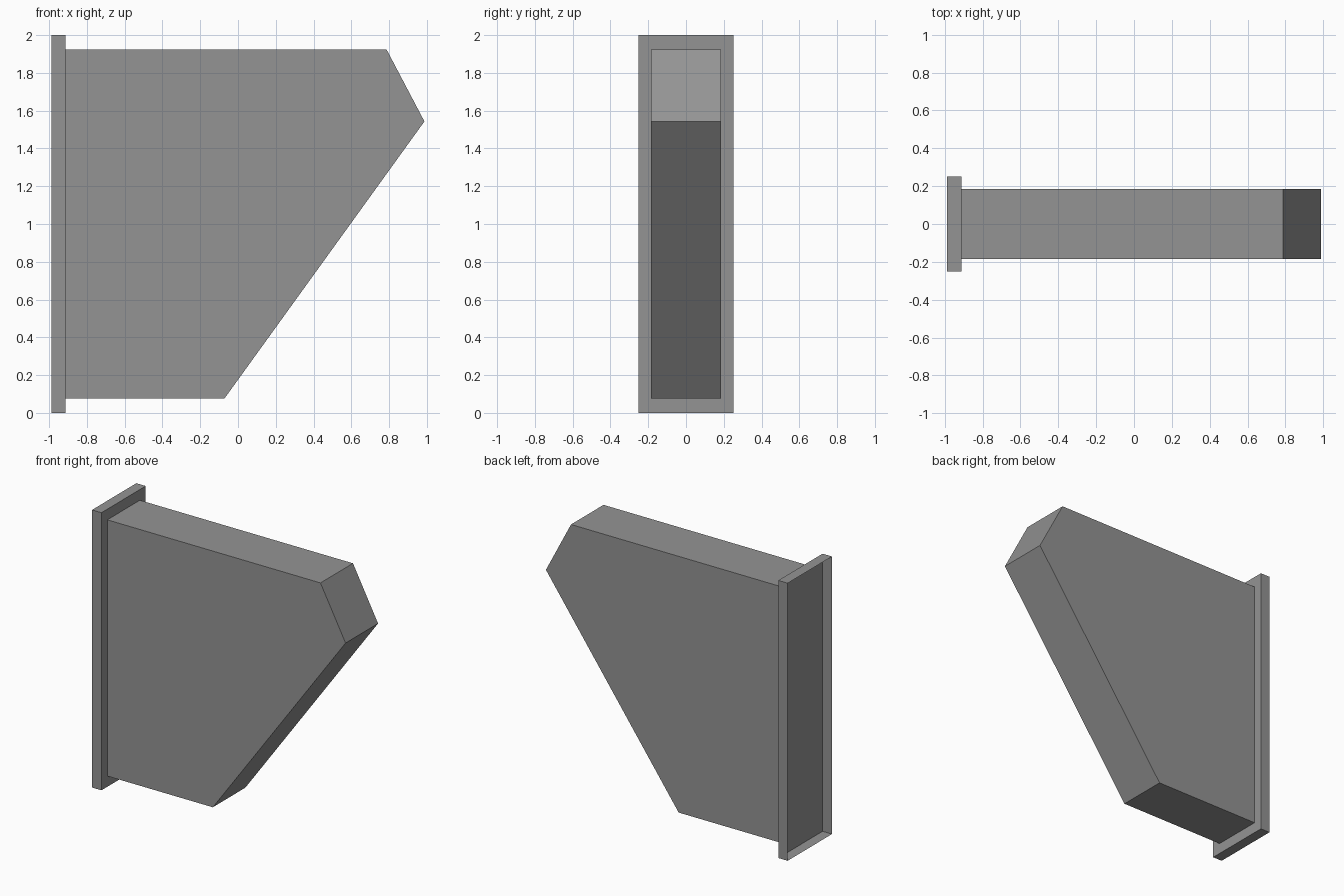
import bpy, bmesh

if "Cube" in bpy.data.objects:
    bpy.data.objects.remove(bpy.data.objects["Cube"])

grey = bpy.data.materials.new("mid_grey")
grey.diffuse_color = (0.295, 0.295, 0.295, 1)
grey.use_nodes = True
grey.node_tree.nodes["Principled BSDF"].inputs["Base Color"].default_value = grey.diffuse_color


def extrude_profile(name, pts, to_front, to_back, drop_normal):
    """Closed prism between two planes, leaving out the face pointing along drop_normal."""
    bm = bmesh.new()
    a = [bm.verts.new(to_front(p)) for p in pts]
    b = [bm.verts.new(to_back(p)) for p in pts]
    bm.faces.new(a)
    bm.faces.new(b[::-1])
    for i in range(len(pts)):
        j = (i + 1) % len(pts)
        bm.faces.new((a[j], a[i], b[i], b[j]))
    bmesh.ops.recalc_face_normals(bm, faces=bm.faces)
    bm.normal_update()
    open_faces = [f for f in bm.faces if f.normal.x * drop_normal > 0.99]
    bmesh.ops.delete(bm, geom=open_faces, context='FACES_ONLY')
    me = bpy.data.meshes.new(name)
    bm.to_mesh(me)
    bm.free()
    me.materials.append(grey)
    ob = bpy.data.objects.new(name, me)
    bpy.context.collection.objects.link(ob)
    return ob


X0, X1 = -0.987, -0.912   # mounting tray depth
HALF = 0.185              # half thickness of the body

# Slanted body, its hidden end closed by the tray
profile = [(X1, 0.077), (-0.071, 0.077), (0.987, 1.543), (0.787, 1.923), (X1, 1.923)]
extrude_profile("body", profile,
                lambda p: (p[0], -HALF, p[1]), lambda p: (p[0], HALF, p[1]), -1)

# Thin-walled mounting tray, open towards -x
rect = [(-0.252, 0), (0.252, 0), (0.252, 2), (-0.252, 2)]
extrude_profile("mounting_tray", rect,
                lambda p: (X1, p[0], p[1]), lambda p: (X0, p[0], p[1]), -1)
